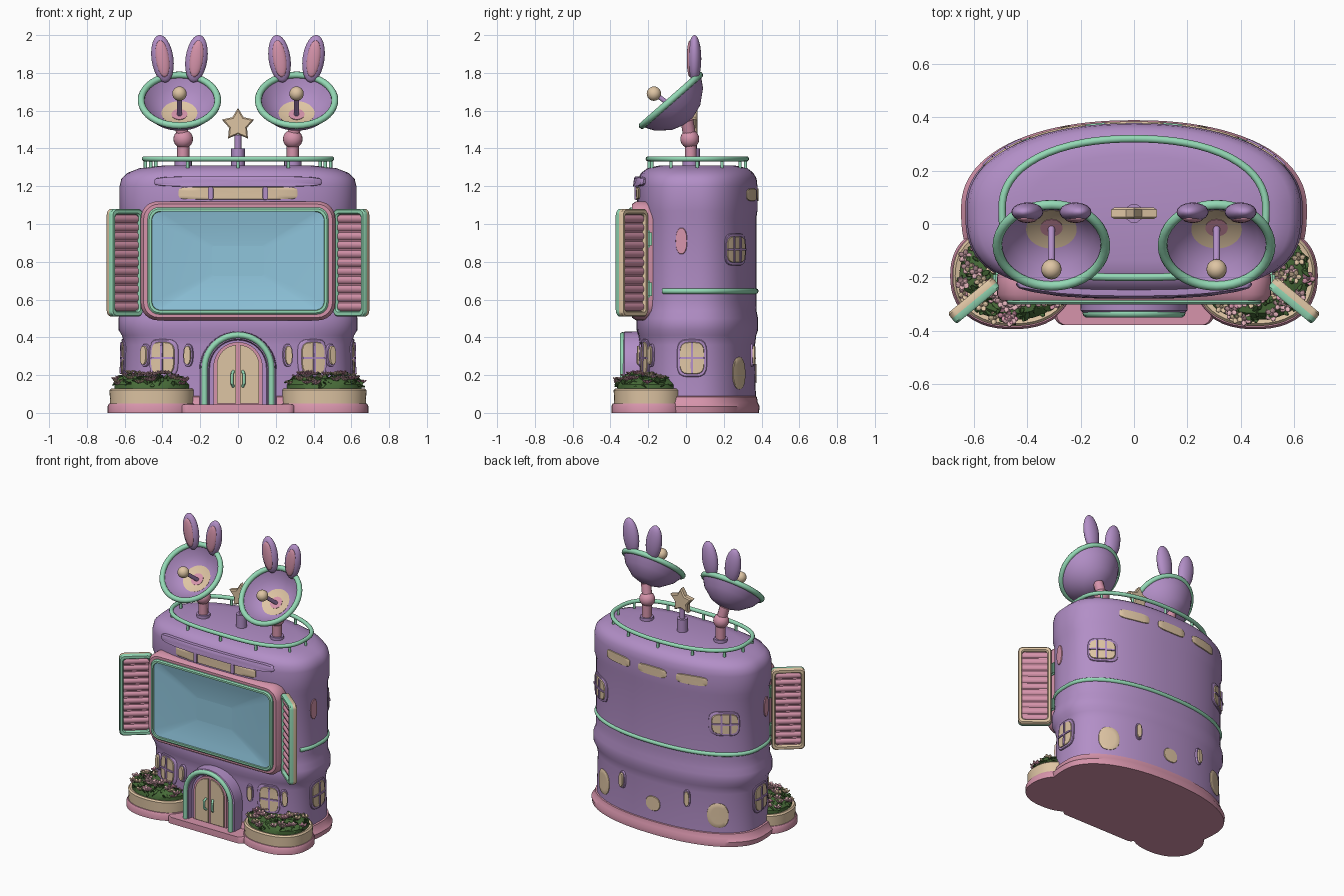
import bpy, bmesh, random
from math import sin, cos, pi, radians
from mathutils import Vector, Matrix, Euler

random.seed(4)
if "Cube" in bpy.data.objects:
    bpy.data.objects.remove(bpy.data.objects["Cube"])


def material(name, *srgb):
    m = bpy.data.materials.new(name)
    col = [((c + .055) / 1.055) ** 2.4 for c in srgb] + [1]
    m.use_nodes = True
    m.diffuse_color = col
    m.node_tree.nodes["Principled BSDF"].inputs["Base Color"].default_value = col
    return m


PURPLE = material("lilac", .70, .56, .78)
PINK = material("rose pink", .84, .58, .67)
MINT = material("mint", .58, .85, .71)
CREAM = material("cream", .87, .77, .64)
BLUE = material("screen blue", .56, .77, .86)
GREEN = material("leaf green", .28, .42, .22)
PALE = material("petal pink", .88, .69, .72)


def finish(name, bm, mat, angle=40):
    bmesh.ops.remove_doubles(bm, verts=bm.verts, dist=.0002)
    bmesh.ops.recalc_face_normals(bm, faces=bm.faces)
    me = bpy.data.meshes.new(name)
    bm.to_mesh(me)
    bm.free()
    me.materials.append(mat)
    me.shade_smooth()
    me.set_sharp_from_angle(angle=radians(angle))
    ob = bpy.data.objects.new(name, me)
    bpy.context.scene.collection.objects.link(ob)


def loft(name, rings, mat, f=Vector, caps=True, angle=40):
    """Skin closed rings of points; f maps each point into place."""
    bm = bmesh.new()
    loops = [[bm.verts.new(f(p)) for p in r] for r in rings]
    n = len(loops[0])
    for a, b in zip(loops, loops[1:] if caps else loops[1:] + loops[:1]):
        for i in range(n):
            bm.faces.new((a[i], a[(i + 1) % n], b[(i + 1) % n], b[i]))
    if caps:
        bm.faces.new(loops[0])
        bm.faces.new(loops[-1])
    finish(name, bm, mat, angle)


def ball(name, loc, radii, mat, tilt=0):
    bm = bmesh.new()
    m = Matrix.Translation(loc) @ Euler((0, tilt, 0)).to_matrix().to_4x4() @ Matrix.Diagonal((*radii, 1))
    bmesh.ops.create_uvsphere(bm, u_segments=20, v_segments=12, radius=1, matrix=m)
    finish(name, bm, mat)


def box(name, loc, size, mat):
    bm = bmesh.new()
    bmesh.ops.create_cube(bm, matrix=Matrix.Translation(loc) @ Matrix.Diagonal((*size, 1)))
    bmesh.ops.bevel(bm, geom=bm.edges[:], offset=min(size) * .2, segments=2, affect='EDGES')
    finish(name, bm, mat)


def tube(name, pts, r, mat, cyclic=False):
    cu = bpy.data.curves.new(name, 'CURVE')
    cu.dimensions = '3D'
    cu.bevel_depth, cu.bevel_resolution, cu.use_fill_caps = r, 3, True
    sp = cu.splines.new('POLY')
    sp.points.add(len(pts) - 1)
    for q, p in zip(sp.points, pts):
        q.co = (*p, 1)
    sp.use_cyclic_u = cyclic
    tmp = bpy.data.objects.new(name, cu)
    bm = bmesh.new()
    me = tmp.to_mesh()
    bm.from_mesh(me)
    tmp.to_mesh_clear()
    bpy.data.objects.remove(tmp)
    finish(name, bm, mat)


def unit(th, front=3, back=2.2):
    """Point of a rounded outline, flatter at the front than the back."""
    c, s = cos(th), sin(th)
    p = back if s > 0 else front
    r = (abs(c) ** p + abs(s) ** p) ** (-1 / p)
    return r * c, r * s


def oval(cx, cy, rx, ry, z, n=96, **k):
    return [(cx + rx * x, cy + ry * y, z) for x, y in (unit(2 * pi * i / n, **k) for i in range(n))]


def rrect(hw, hh, r, y):
    """Rounded rectangle in the x-z plane."""
    out = []
    for q, (sx, sz) in enumerate(((1, 1), (-1, 1), (-1, -1), (1, -1))):
        for i in range(7):
            a = (q + i / 6) * pi / 2
            out.append((sx * (hw - r) + r * cos(a), y, sz * (hh - r) + r * sin(a)))
    return out


# Building body
PROFILE = [(.04, .97), (.36, .955), (.41, .975), (.44, 1.005), (.5, 1.005), (.54, .98), (.6, .975),
           (1.03, .975), (1.07, .995), (1.2, .995), (1.24, .98), (1.27, .93), (1.295, .83), (1.31, .62)]


def wall(th, z, off=0):
    s = PROFILE[-1][1]
    for (a, sa), (b, sb) in zip(PROFILE, PROFILE[1:]):
        if a <= z <= b:
            s = sa + (sb - sa) * (z - a) / (b - a)
            break
    x, y = unit(th)
    return Vector(((.63 * s + off) * x, .06 + (.32 * s + off) * y, z))


loft("body", [oval(0, .06, .63 * s, .32 * s, z) for z, s in PROFILE], PURPLE)
loft("plinth", [oval(0, .06, .63 * s, .32 * s, z)
                for z, s in ((0, 1.02), (.035, 1.03), (.055, 1.0), (.085, .985), (.09, .96))], PINK)
loft("door_step", [[(x, y - .25, h) for x, _, y in rrect(w, .13, .04, 0)] for w, h in ((.3, 0), (.3, .035), (.29, .045))], PINK)


def plate(name, deg, z, w, h, mat, off=.007, power=4, du=0):
    """Thin panel that follows the wall."""
    th = radians(deg)
    speed = (wall(th + .01, z) - wall(th - .01, z)).length / .02
    rings = []
    for k, o in ((1, -.004), (1, off * .6), (.96, off), (.66, off), (.33, off), (.02, off)):
        pts = (unit(2 * pi * i / 32, power, power) for i in range(32))
        rings.append([wall(th + (du + k * x * w / 2) / speed, z + k * y * h / 2, o) for x, y in pts])
    loft(name, rings, mat)


def window(name, deg, z, w, h, cols):
    plate(name + "_frame", deg, z, w + .03, h + .03, PURPLE, .009)
    plate(name + "_glass", deg, z, w, h, CREAM, .014)
    for i in range(1, cols):
        plate(name + "_bar", deg, z, .012, h, PURPLE, .021, 8, (i / cols - .5) * w)
    plate(name + "_cross_bar", deg, z, w, .012, PURPLE, .021, 8)


for deg in (-54, -126, -5, 185):
    window("lower_window", deg, .29, .125, .17, 2)
for deg in (39, 141):
    window("upper_window", deg, .865, .17, .14, 3)
for deg in (-66, -114, -44, -136, 66, 114):
    plate("wall_lamp_mount", deg, .305, .05, .12, PURPLE, .012, 2.5)
    plate("wall_lamp", deg, .305, .034, .1, CREAM, .022, 2.5)
for deg, w, h in ((90, .11, .1), (44, .14, .17), (136, .14, .17)):
    plate("back_panel", deg, .21, w, h, CREAM, .006, 2.3)
for deg in (63, 90, 117):
    plate("back_vent", deg, 1.155, .22, .065, CREAM, .006)
for deg in (-15, 195):
    plate("side_patch", deg, .91, .06, .14, PINK, .006, 2.3)
plate("front_vent", -90, 1.163, .6, .065, CREAM, .008, 10)
for du in (-.14, .14):
    plate("vent_divider", -90, 1.163, .025, .07, PURPLE, .016, 6, du)
plate("brow", -90, 1.225, .84, .055, PURPLE, .022, 5)
tube("mint_band", [wall(radians(-32 + 244 * i / 80), .645, -.003) for i in range(81)], .015, MINT)

# Roof railing
tube("rail", oval(0, .06, .495, .26, 1.345, 64), .014, MINT, True)
for x, y, z in oval(0, .06, .49, .255, 1.345, 12):
    tube("rail_post", [(x, y, 1.25), (x, y, z)], .009, MINT)

# Big screen
up = lambda p: Vector((p[0], p[1], p[2] + .805))
loft("screen_surround", [rrect(*r) for r in (
    (.5, .3, .08, -.15), (.515, .315, .09, -.2), (.515, .315, .09, -.265), (.5, .3, .08, -.287),
    (.47, .275, .06, -.287), (.46, .265, .06, -.2))], PINK, up, False)
loft("screen_trim", [rrect(*r) for r in (
    (.478, .283, .06, -.27), (.478, .283, .06, -.295), (.47, .275, .055, -.303),
    (.457, .262, .045, -.303), (.45, .256, .04, -.27))], MINT, up, False)
loft("screen", [rrect(.455, .26, .045, -.265)] + [
    rrect(.455 * k, .26 * k, .045 * k, -.294 + .032 * (1 - k * k)) for k in (1, .85, .7, .5, .3, .1, .01)], BLUE, up, angle=80)

# Shutters and hinges
for s in (1, -1):
    def leaf(p):
        u, w, v = p
        return Vector((s * (.6 + u * .772 + w * .636), -.287 - u * .636 + w * .772, .795 + v))
    for name, a, b, mat in (("shutter_front", 0, -.026, MINT), ("shutter_back", 0, .026, CREAM)):
        loft(name, [rrect(*r) for r in ((.108, .285, .03, a), (.108, .285, .03, b * .7), (.102, .279, .028, b),
                                       (.088, .262, .02, b), (.082, .256, .02, b * .7), (.082, .256, .02, a))],
             mat, leaf, False)
    loft("shutter_panel", [rrect(.085, .26, .02, w) for w in (-.006, .006)], PINK, leaf)
    for i in range(11):
        v = (i - 5) * .0465
        loft("slat", [[(u, .017 * cos(a), v + .021 * sin(a)) for a in (j * pi / 5 for j in range(10))]
                      for u in (-.084, .084)], PINK, leaf)
    for z in (.655, .92):
        box("hinge", (s * .505, -.215, z), (.05, .07, .09), MINT)


# Entrance
def arch(w, h, y):
    pts = [(w * cos(i * pi / 20), y, h - w + w * sin(i * pi / 20)) for i in range(21)]
    return [(w, y, 0)] + pts + [(-w, y, 0)]


lift = lambda p: Vector((p[0], p[1], p[2] + .04))
loft("porch", [arch(*a) for a in ((.21, .395, -.15), (.2, .39, -.325), (.19, .38, -.335),
                                  (.155, .35, -.335), (.15, .345, -.3))], PURPLE, lift)
tube("door_arch", [lift(p) for p in arch(.177, .372, -.335)], .016, MINT)
loft("door_frame", [arch(.13, .335, y) for y in (-.29, -.312)], PINK, lift)
for s in (1, -1):
    loft("door_leaf", [[(s * max(x, .01), yy, z * .97 + .01) for x, yy, z in arch(.112, .32, y)]
                       for y in (-.3, -.32)], CREAM, lift)
    tube("door_handle", [(s * x, y, z) for x, y, z in ((.025, -.318, .14), (.032, -.335, .155),
                                                     (.032, -.335, .205), (.025, -.318, .22))], .008, MINT)


# Planters with flowers
def blob(bm, loc, radii, rot):
    m = Matrix.Translation(loc) @ Euler(rot).to_matrix().to_4x4() @ Matrix.Diagonal((*radii, 1))
    bmesh.ops.create_icosphere(bm, subdivisions=1, radius=1, matrix=m)


for s in (1, -1):
    cx, cy = s * .455, -.195
    round_ = dict(front=2.3, back=2.3)
    loft("planter_base", [oval(cx, cy, .235 + d, .2 + d, z, 48, **round_)
                          for d, z in ((0, 0), (0, .035), (-.008, .05))], PINK)
    loft("planter", [oval(cx, cy, .222 + d, .185 + d, z, 48, **round_)
                     for d, z in ((0, .04), (.003, .12), (-.006, .13), (-.02, .125))], CREAM)
    loft("soil_bush", [oval(cx, cy, .2 * k, .165 * k, z, 32, **round_)
                       for k, z in ((1, .11), (1, .15), (.85, .18), (.4, .19))], GREEN)
    beds = {"leaves": (GREEN, 170), "pink_flowers": (PALE, 32), "rose_flowers": (PINK, 14), "cream_flowers": (CREAM, 16)}
    for name, (mat, count) in beds.items():
        bm = bmesh.new()
        for _ in range(count):
            a, r = random.uniform(0, 2 * pi), random.uniform(.15, 1) ** .5
            x, y = cx + .205 * r * cos(a), cy + .17 * r * sin(a)
            z = random.uniform(.135, .165) + .045 * (1 - r ** 4)
            if mat is GREEN:
                blob(bm, (x, y, z), (.024, .012, .004), [random.uniform(-1, 1) * k for k in (1, 1, 3)])
                continue
            for i in range(5):
                b = a + i * 2 * pi / 5
                blob(bm, (x + .015 * cos(b), y + .015 * sin(b), z + .014), (.016, .011, .005), (0, -.6, b))
            blob(bm, (x, y, z + .015), (.008, .008, .008), (0, 0, 0))
        finish(name, bm, mat, 20)

# Dishes with ears
for s in (1, -1):
    cx = s * .31
    n, u = Vector((0, -.66, .75)), Vector((1, 0, 0))
    v = n.cross(u)
    at = lambda r, h, a: Vector((cx, -.08, 1.655)) + n * h + (u * cos(a) + v * sin(a)) * r
    lathe = lambda pairs: [[at(r, h, i * pi / 20) for i in range(40)] for r, h in pairs]
    loft("dish", lathe(((.03, -.145), (.1, -.122), (.17, -.065), (.21, 0), (.195, 0),
                        (.155, -.055), (.085, -.1), (.02, -.112))), PURPLE)
    loft("dish_center", lathe(((.085, -.11), (.095, -.09), (.06, -.1), (.01, -.104))), CREAM)
    loft("dish_core", lathe(((.04, -.11), (.042, -.098), (.01, -.098))), PINK)
    tube("dish_rim", lathe(((.203, 0),))[0], .018, MINT, True)
    tube("feed_arm", [at(0, -.11, 0), (cx, -.165, 1.69)], .013, PURPLE)
    ball("feed_ball", (cx, -.17, 1.69), (.038, .038, .038), CREAM)
    for e in (1, -1):
        ball("ear", (cx + e * .09, .045, 1.875), (.058, .036, .127), PURPLE, e * .14)
        ball("inner_ear", (cx + e * .09, .02, 1.875), (.036, .016, .098), PINK, e * .14)
    nx = s * .29
    tube("dish_mast", [(nx, .025, 1.28), (nx, .025, 1.44)], .032, PINK)
    tube("mast_collar", [(nx, .025, 1.3), (nx, .025, 1.33)], .045, PURPLE)
    ball("mast_joint", (nx, .02, 1.45), (.052, .05, .05), PINK)
    tube("dish_neck", [(nx, .02, 1.46), (cx, .005, 1.55)], .034, PINK)

# Roof star
loft("star", [[(k * r * sin(i * pi / 5), .04 + y, 1.525 + k * r * cos(i * pi / 5))
               for i, r in enumerate([.09, .05] * 5)]
              for k, y in ((.85, .022), (1, .014), (1, -.014), (.85, -.022))], CREAM)
tube("star_pole", [(0, .04, 1.3), (0, .04, 1.47)], .018, PURPLE)
tube("star_stand", [(0, .04, 1.29), (0, .04, 1.4)], .036, PURPLE)
